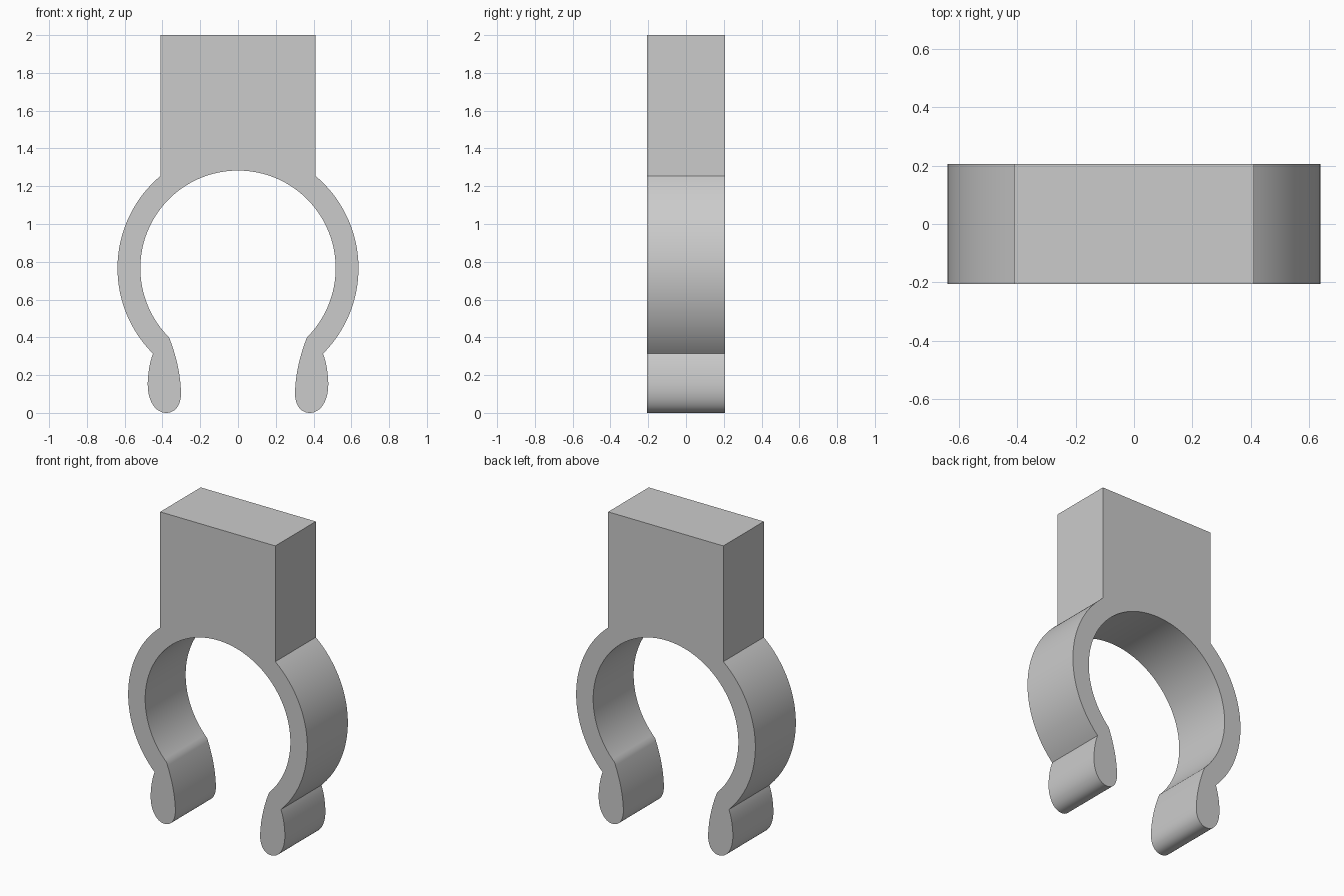
import bpy
import bmesh
import math
from mathutils import Vector
from mathutils.geometry import interpolate_bezier

if "Cube" in bpy.data.objects:
    bpy.data.objects.remove(bpy.data.objects["Cube"])

CENTRE_Z = 0.766
OUTER_R, INNER_R = 0.638, 0.517
HALF_DEPTH = 0.206
BLOCK_X, TOP_Z = 0.41, 2.0


def arc(radius, start, end, steps):
    """Points on the ring, angles measured from +x towards +z."""
    angles = [start + (end - start) * i / steps for i in range(steps + 1)]
    return [Vector((radius * math.cos(a), CENTRE_Z + radius * math.sin(a))) for a in angles]


def chain(*beziers):
    """Joined Bezier curves without the first and last points."""
    points = []
    for curve in beziers:
        a, b, c, d = (Vector((x, z, 0)) for x, z in curve)
        points += [p.to_2d() for p in interpolate_bezier(a, b, c, d, 13)][1:]
    return points[:-1]


# Left half of the outline: block side, outer arc, foot, inner arc
block_angle = math.acos(BLOCK_X / OUTER_R)
outer_end = -math.acos(0.45 / OUTER_R)
inner_end = -math.acos(0.365 / INNER_R)
outer = arc(OUTER_R, block_angle, outer_end, 40)
inner = arc(INNER_R, inner_end, math.pi / 2, 56)
foot = chain(
    (outer[-1], (0.468, 0.27), (0.478, 0.20), (0.478, 0.15)),
    ((0.478, 0.15), (0.478, 0.06), (0.435, 0), (0.38, 0)),
    ((0.38, 0), (0.33, 0), (0.302, 0.045), (0.302, 0.10)),
    ((0.302, 0.10), (0.302, 0.21), (0.335, 0.325), inner[0]),
)
half = [Vector((BLOCK_X, TOP_Z))] + outer + foot + inner

# Mirror the half, sharing the point at the crown of the inner arc
outline = half + [Vector((-p.x, p.y)) for p in reversed(half[:-1])]

# Extrude the outline through the depth
bm = bmesh.new()
front = bm.faces.new([bm.verts.new((p.x, -HALF_DEPTH, p.y)) for p in outline])
result = bmesh.ops.extrude_face_region(bm, geom=[front], use_keep_orig=True)
back_verts = [v for v in result["geom"] if isinstance(v, bmesh.types.BMVert)]
bmesh.ops.translate(bm, verts=back_verts, vec=(0, 2 * HALF_DEPTH, 0))
bmesh.ops.recalc_face_normals(bm, faces=bm.faces)

mesh = bpy.data.meshes.new("spring_clip")
bm.to_mesh(mesh)
bm.free()
clip = bpy.data.objects.new("spring_clip", mesh)
bpy.context.collection.objects.link(clip)

# Plain grey finish
grey = bpy.data.materials.new("plain_grey")
grey.use_nodes = True
colour = (0.6, 0.6, 0.6, 1)
grey.diffuse_color = colour
grey.node_tree.nodes["Principled BSDF"].inputs["Base Color"].default_value = colour
mesh.materials.append(grey)

# Smooth curved walls, keep the rims and corners sharp
bpy.ops.object.select_all(action="DESELECT")
clip.select_set(True)
bpy.context.view_layer.objects.active = clip
bpy.ops.object.shade_smooth_by_angle(angle=math.radians(30))
